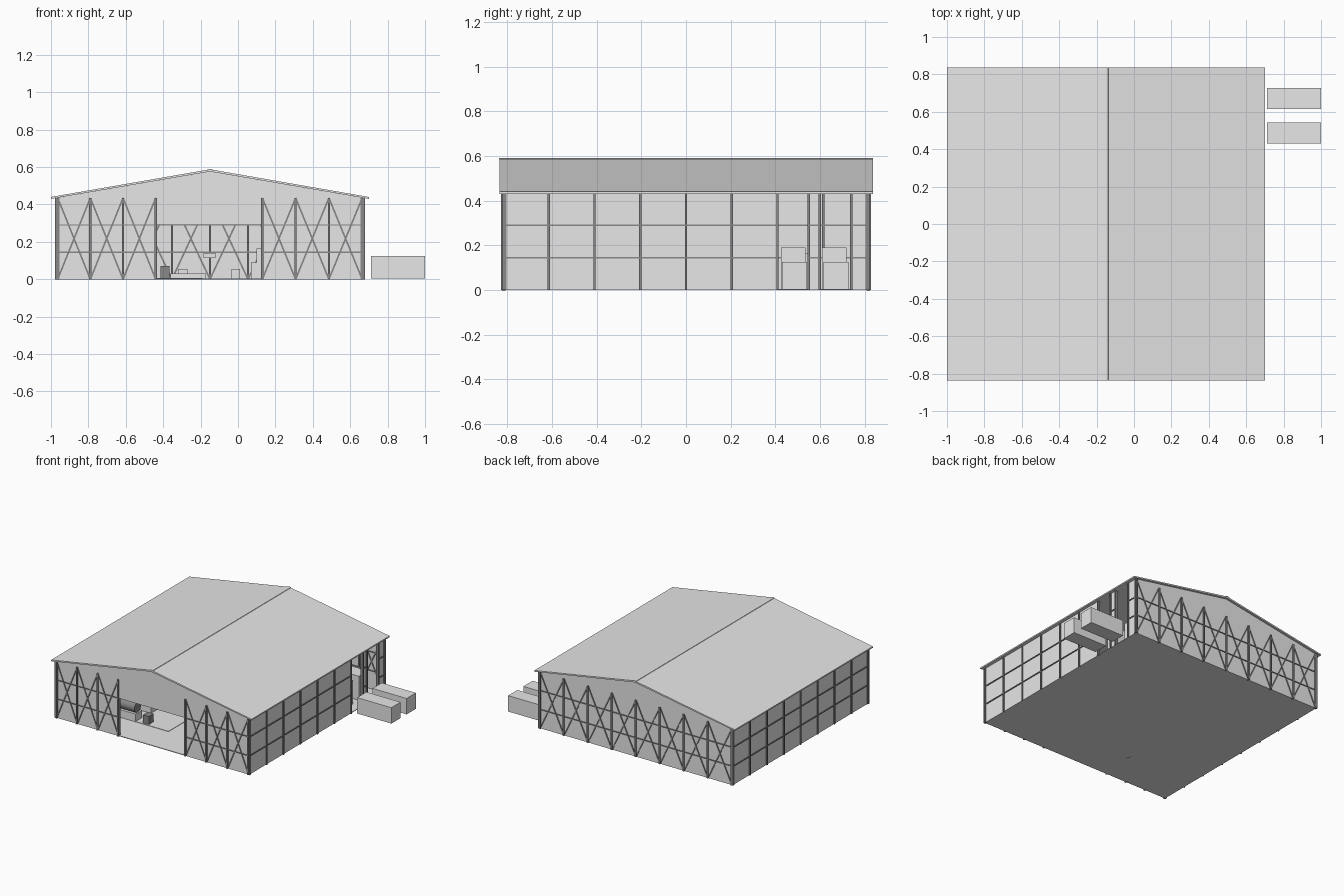
import bpy, bmesh
from mathutils import Vector, Matrix

cube = bpy.data.objects.get("Cube")
if cube:
    bpy.data.objects.remove(cube, do_unlink=True)


def material(name, value):
    m = bpy.data.materials.new(name)
    m.use_nodes = True
    colour = (value, value, value, 1)
    m.diffuse_color = colour
    m.node_tree.nodes["Principled BSDF"].inputs["Base Color"].default_value = colour
    return m


panel = material("light grey panel", 0.8)
steel = material("grey steel", 0.25)


def finish(name, bm, mat):
    bmesh.ops.recalc_face_normals(bm, faces=bm.faces)
    mesh = bpy.data.meshes.new(name)
    bm.to_mesh(mesh)
    bm.free()
    mesh.materials.append(mat)
    ob = bpy.data.objects.new(name, mesh)
    bpy.context.collection.objects.link(ob)
    return ob


def box(name, x, y, z, mat=panel):
    """Box from (low, high) pairs."""
    bm = bmesh.new()
    lo, hi = Vector((x[0], y[0], z[0])), Vector((x[1], y[1], z[1]))
    bmesh.ops.create_cube(bm, size=1, matrix=Matrix.Translation((lo + hi) / 2)
                          @ Matrix.Diagonal((*(hi - lo), 1)))
    return finish(name, bm, mat)


def extrude(name, outline, start, depth, mat=panel):
    """Extrude an xz outline along y."""
    bm = bmesh.new()
    face = bm.faces.new([bm.verts.new((x, start, z)) for x, z in outline])
    out = bmesh.ops.extrude_face_region(bm, geom=[face])
    verts = [v for v in out["geom"] if isinstance(v, bmesh.types.BMVert)]
    bmesh.ops.translate(bm, verts=verts, vec=(0, depth, 0))
    return finish(name, bm, mat)


def frame(name, bars, normal):
    """Steel bars (start, end, width, depth) lying in one wall plane."""
    bm = bmesh.new()
    n = Vector(normal)
    for a, b, width, depth in bars:
        a, b = Vector(a), Vector(b)
        d = b - a
        side = n.cross(d.normalized())
        rot = Matrix((d.normalized(), side, n)).transposed().to_4x4()
        bmesh.ops.create_cube(bm, size=1, matrix=Matrix.Translation((a + b) / 2) @ rot
                              @ Matrix.Diagonal((d.length, width, depth, 1)))
    return finish(name, bm, steel)


LEFT, RIGHT, RIDGE, FRONT, BACK = -0.97, 0.67, -0.15, -0.82, 0.82
EAVE, PEAK = 0.435, 0.576
DOOR_L, DOOR_R, DOOR_TOP = -0.44, 0.13, 0.29
GIRTS = (0.145, 0.29)

# Floor slab and walls
box("floor", (LEFT, RIGHT), (FRONT, BACK), (0, 0.005))
gable_top = [(RIGHT, EAVE), (RIDGE, PEAK), (LEFT, EAVE)]
extrude("front_wall", [(LEFT, 0), (DOOR_L, 0), (DOOR_L, DOOR_TOP), (DOOR_R, DOOR_TOP),
                       (DOOR_R, 0), (RIGHT, 0)] + gable_top, FRONT, 0.006)
extrude("back_wall", [(LEFT, 0), (RIGHT, 0)] + gable_top, BACK - 0.006, 0.006)
box("left_wall", (LEFT, LEFT + 0.006), (FRONT, BACK), (0, EAVE))
for i, span in enumerate([(FRONT, 0.41), (0.55, 0.60), (0.74, BACK)]):
    box(f"right_wall_{i}", (RIGHT - 0.006, RIGHT), span, (0, EAVE))

# Pitched roof with a ridge cap
extrude("roof", [(-1, 0.43), (RIDGE, 0.576), (0.70, 0.43), (0.70, 0.44),
                 (RIDGE, 0.588), (-1, 0.44)], -0.836, 1.673)
extrude("ridge_cap", [(RIDGE - 0.015, 0.584), (RIDGE + 0.015, 0.584),
                      (RIDGE + 0.012, 0.589), (RIDGE, 0.591), (RIDGE - 0.012, 0.589)],
        -0.837, 1.675)


def braced_bays(y, x0, x1, count):
    """Columns, girts and crossed braces on an end wall."""
    step = (x1 - x0) / count
    bars = [((x0 + i * step, y, 0), (x0 + i * step, y, EAVE), 0.012, 0.024)
            for i in range(count + 1)]
    bars += [((x0, y, z), (x1, y, z), 0.007, 0.018) for z in GIRTS]
    for i in range(count):
        a, b = x0 + i * step, x0 + (i + 1) * step
        bars += [((a, y, 0), (b, y, EAVE), 0.009, 0.016),
                 ((b, y, 0), (a, y, EAVE), 0.009, 0.014)]
    return bars


# End wall frames
frame("front_left_frame", braced_bays(FRONT + 0.003, LEFT + 0.006, DOOR_L, 3), (0, 1, 0))
frame("front_right_frame", braced_bays(FRONT + 0.003, DOOR_R, RIGHT - 0.006, 3), (0, 1, 0))
frame("back_frame", braced_bays(BACK - 0.003, LEFT + 0.006, RIGHT - 0.006, 8), (0, 1, 0))


def side_frame(name, x, posts, spans):
    """Posts and girts on a side wall."""
    bars = [((x, y, 0), (x, y, EAVE), 0.011, 0.022) for y in posts]
    bars += [((x, a, z), (x, b, z), 0.007, 0.018) for a, b in spans for z in GIRTS]
    return frame(name, bars, (1, 0, 0))


# Side wall frames
bay = (BACK - FRONT) / 8
regular = [FRONT + i * bay for i in range(9)]
side_frame("left_frame", LEFT + 0.003, regular, [(FRONT, BACK)])
side_frame("right_frame", RIGHT - 0.003, regular[:7] + [0.55, 0.60, 0.74, BACK],
           [(FRONT, 0.41), (0.55, 0.60), (0.74, BACK)])
for i, (x, y) in enumerate([(LEFT, FRONT), (LEFT, BACK), (RIGHT, FRONT), (RIGHT, BACK)]):
    sx, sy = (1 if x < 0 else -1), (1 if y < 0 else -1)
    cx, cy = x + sx * 0.005, y + sy * 0.005
    box(f"corner_post_{i}", (cx - 0.01, cx + 0.01), (cy - 0.01, cy + 0.01), (0, EAVE), steel)

# Containers at the loading bays, with cargo stacks indoors
for i, y in enumerate([0.43, 0.615]):
    box(f"container_{i}", (0.71, 1.0), (y, y + 0.112), (0.003, 0.125))
    box(f"cargo_stack_{i}", (0.36, 0.60), (y - 0.005, y + 0.105), (0.005, 0.19))

# Machine by the main door
box("machine_mat", (-0.72, -0.19), (-0.57, -0.22), (0.005, 0.008))
box("control_cabinet", (-0.415, -0.365), (-0.56, -0.50), (0, 0.07), steel)
box("machine_base", (-0.68, -0.47), (-0.57, -0.49), (0.008, 0.065))
bm = bmesh.new()
bmesh.ops.create_cone(bm, cap_ends=True, segments=20, radius1=0.04, radius2=0.04, depth=0.2,
                      matrix=Matrix.Translation((-0.58, -0.53, 0.1))
                      @ Matrix.Rotation(1.5708, 4, "Y"))
drum = finish("machine_drum", bm, steel)

# Workshop furniture further inside
box("side_bench", (-0.56, -0.46), (-0.40, -0.32), (0.005, 0.06))
box("low_platform", (-0.36, -0.17), (0.15, 0.30), (0.005, 0.03))
box("platform_crate", (-0.32, -0.27), (0.20, 0.26), (0.03, 0.055))
box("wall_box", (-0.185, -0.12), (0.75, 0.81), (0.115, 0.14))
box("small_crate", (-0.035, 0.01), (0.30, 0.36), (0.005, 0.055))
box("tall_rack", (0.10, 0.20), (0.45, 0.60), (0.005, 0.165))
box("rack_step", (0.07, 0.10), (0.45, 0.60), (0.005, 0.09))

# Smooth drum barrel with crisp ends
bpy.ops.object.select_all(action="DESELECT")
drum.select_set(True)
bpy.context.view_layer.objects.active = drum
bpy.ops.object.shade_smooth_by_angle()
